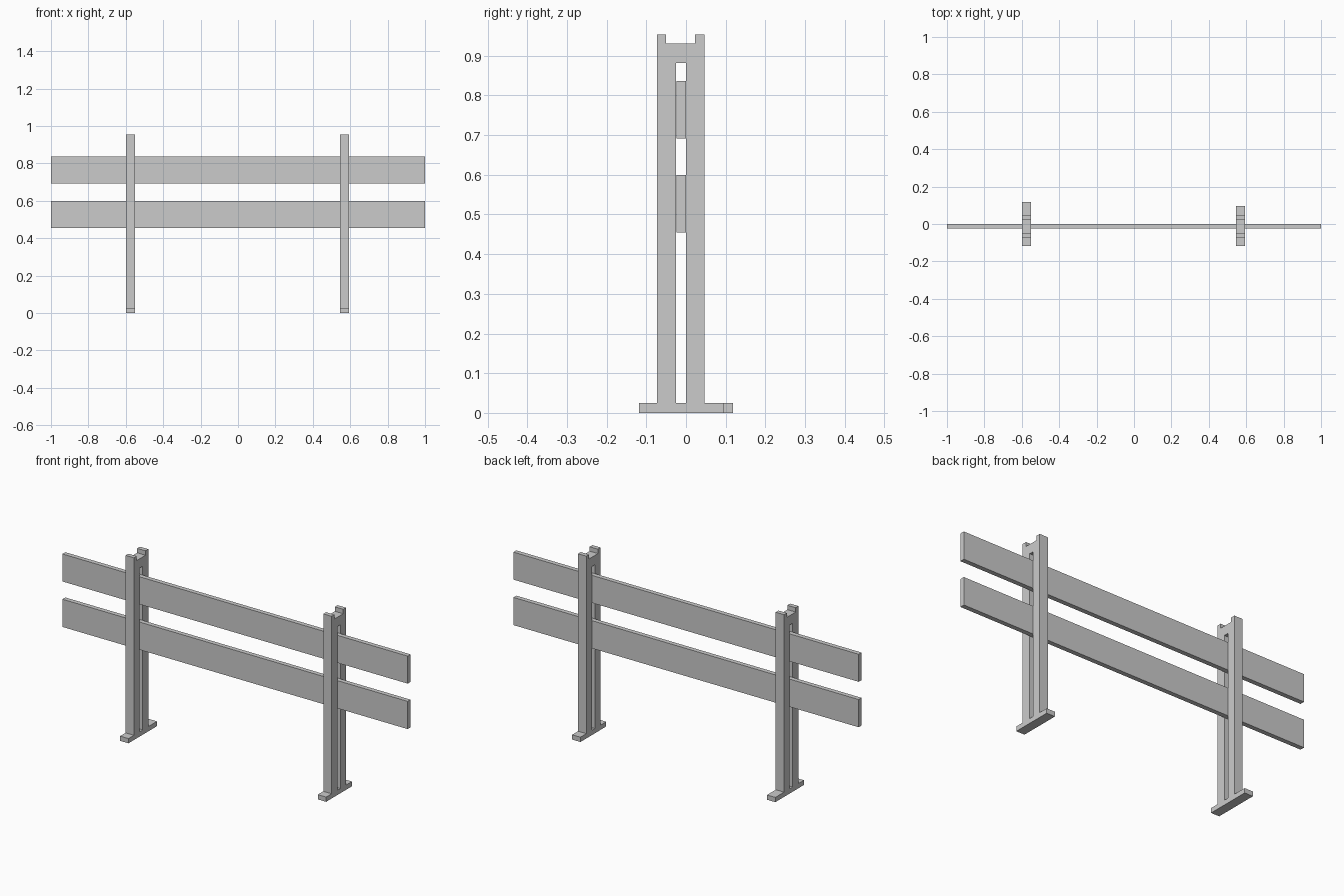
import bpy, bmesh, math
from mathutils import Vector

if "Cube" in bpy.data.objects:
    bpy.data.objects.remove(bpy.data.objects["Cube"])


def finish(bm, name):
    bmesh.ops.recalc_face_normals(bm, faces=bm.faces)
    mesh = bpy.data.meshes.new(name)
    bm.to_mesh(mesh)
    bm.free()
    bpy.context.collection.objects.link(bpy.data.objects.new(name, mesh))


def slab(name, loops, x0, x1):
    """Extrude a (y, z) outline, with any further loops as holes, from x0 to x1."""
    bm = bmesh.new()
    for loop in loops:
        vs = [bm.verts.new((x0, y, z)) for y, z in loop]
        for a, b in zip(vs, vs[1:] + vs[:1]):
            bm.edges.new((a, b))
    bmesh.ops.triangle_fill(bm, use_beauty=True, edges=bm.edges[:], normal=(1, 0, 0))
    ext = bmesh.ops.extrude_face_region(bm, geom=bm.faces[:], use_keep_orig=True)
    moved = [g for g in ext["geom"] if isinstance(g, bmesh.types.BMVert)]
    bmesh.ops.translate(bm, vec=Vector((x1 - x0, 0, 0)), verts=moved)
    finish(bm, name)


def rect(y0, y1, z0, z1):
    return [(y0, z0), (y1, z0), (y1, z1), (y0, z1)]


# Slotted posts with a foot and a notched top; the right foot is shorter behind
FOOT_H, TOP = 0.025, 0.954
for name, x0, x1, back in (("left_post", -0.6, -0.552, 0.118),
                           ("right_post", 0.545, 0.593, 0.095)):
    outline = [(-0.118, 0), (back, 0), (back, FOOT_H), (0.046, FOOT_H),
               (0.046, TOP), (0.023, TOP), (0.023, 0.931), (-0.05, 0.931),
               (-0.05, TOP), (-0.073, TOP), (-0.073, FOOT_H), (-0.118, FOOT_H)]
    slab(name, [outline, rect(-0.025, 0.0, FOOT_H, 0.882)], x0, x1)

# Long boards passing through both slots
for name, z0, z1 in (("lower_board", 0.454, 0.599), ("upper_board", 0.692, 0.836)):
    slab(name, [rect(-0.0245, -0.0005, z0, z1)], -1, 1)
